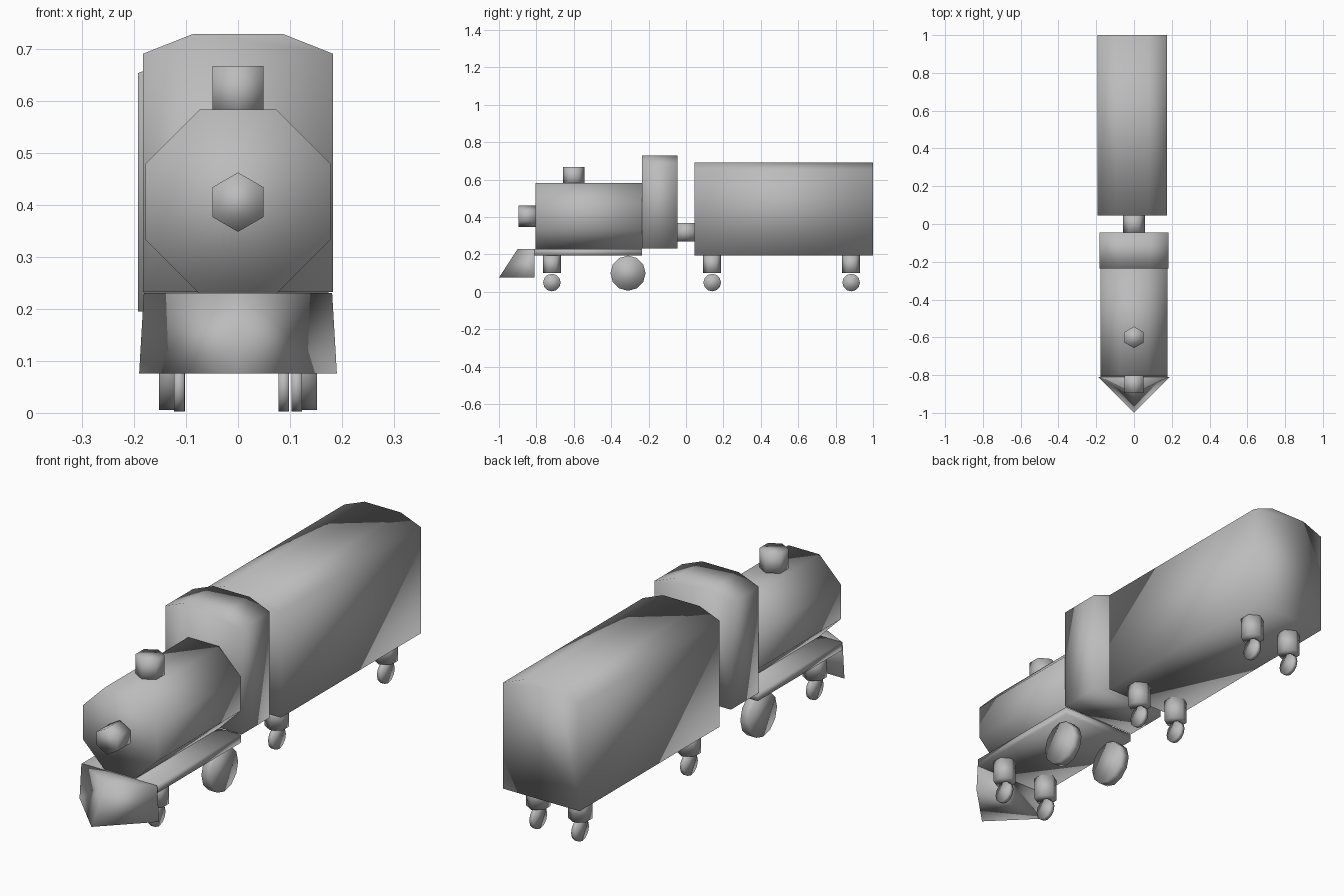
import bpy
import bmesh
from math import cos, sin, pi
from mathutils import Vector

cube = bpy.data.objects.get("Cube")
if cube:
    bpy.data.objects.remove(cube)

GREY = (0.5, 0.5, 0.5, 1)
mat = bpy.data.materials.new("plain grey")
mat.use_nodes = True
mat.diffuse_color = GREY
mat.node_tree.nodes["Principled BSDF"].inputs["Base Color"].default_value = GREY


def finish(name, bm):
    """Turn a bmesh into a fully smooth-shaded object."""
    bmesh.ops.recalc_face_normals(bm, faces=bm.faces)
    for face in bm.faces:
        face.smooth = True
    mesh = bpy.data.meshes.new(name)
    bm.to_mesh(mesh)
    bm.free()
    mesh.materials.append(mat)
    obj = bpy.data.objects.new(name, mesh)
    bpy.context.collection.objects.link(obj)
    return obj


def prism(name, outline, start, end, axis="y"):
    """Extrude a closed 2D outline along an axis from start to end."""
    place = {"x": lambda a, b, t: (t, a, b),
             "y": lambda a, b, t: (a, t, b),
             "z": lambda a, b, t: (a, b, t)}[axis]
    bm = bmesh.new()
    face = bm.faces.new([bm.verts.new(place(a, b, start)) for a, b in outline])
    extruded = bmesh.ops.extrude_face_region(bm, geom=[face], use_keep_orig=True)
    moved = [v for v in extruded["geom"] if isinstance(v, bmesh.types.BMVert)]
    bmesh.ops.translate(bm, verts=moved, vec=Vector(place(0, 0, end - start)))
    return finish(name, bm)


def ring(a, b, radius, sides, turn=0.0):
    return [(a + radius * cos(turn + 2 * pi * i / sides),
             b + radius * sin(turn + 2 * pi * i / sides)) for i in range(sides)]


def body(centre, bottom):
    """Box outline with a bevelled roof, shared by the cab and the wagon."""
    half = [(0.183, 0), (0.183, 0.458), (0.087, 0.496)]
    return ([(centre + x, bottom + z) for x, z in half]
            + [(centre - x, bottom + z) for x, z in reversed(half)])


# Locomotive and wagon bodies
prism("boiler", ring(0, 0.406, 0.192, 8, pi / 8), -0.805, -0.235)
prism("cab", body(0, 0.232), -0.235, -0.045)
prism("wagon", body(-0.009, 0.195), 0.045, 1.0)
prism("chassis", [(-0.178, 0.195), (0.178, 0.195), (0.178, 0.23), (-0.178, 0.23)],
      -0.81, -0.235)

# Hexagonal fittings
prism("chimney", ring(0, -0.6, 0.057, 6, pi / 2), 0.57, 0.667, "z")
prism("headlamp", ring(0, 0.405, 0.057, 6, pi / 2), -0.895, -0.8)
prism("coupling", ring(0, 0.32, 0.057, 6), -0.05, 0.05)

# Pointed track guard
bm = bmesh.new()
peak = bm.verts.new((0, -0.9, 0.23))
tip = bm.verts.new((0, -1.0, 0.076))
low_r, low_l = [bm.verts.new((x, -0.81, 0.076)) for x in (-0.19, 0.19)]
top_r, top_l = [bm.verts.new((x, -0.81, 0.23)) for x in (-0.181, 0.181)]
for corners in ((peak, tip, low_l), (peak, low_r, tip), (peak, low_l, top_l),
                (peak, top_r, low_r), (peak, top_l, top_r),
                (tip, low_r, low_l), (low_r, top_r, top_l, low_l)):
    bm.faces.new(corners)
finish("track_guard", bm)

# Running gear on both sides
for side, label in ((-1, "right"), (1, "left")):
    x = side * 0.13
    prism("big_wheel_" + label, ring(-0.31, 0.1, 0.094, 12), x - 0.022, x + 0.022, "x")
    for place, centre, y in (("engine", 0, -0.717), ("wagon_front", -0.012, 0.14),
                             ("wagon_rear", -0.012, 0.883)):
        x = centre + side * 0.1
        if place == "engine":
            x = side * 0.113
        prism(f"{place}_axle_box_{label}", ring(x, y, 0.048, 6, pi / 2), 0.1, 0.195, "z")
        prism(f"{place}_wheel_{label}", ring(y, 0.05, 0.047, 12), x - 0.01, x + 0.01, "x")
